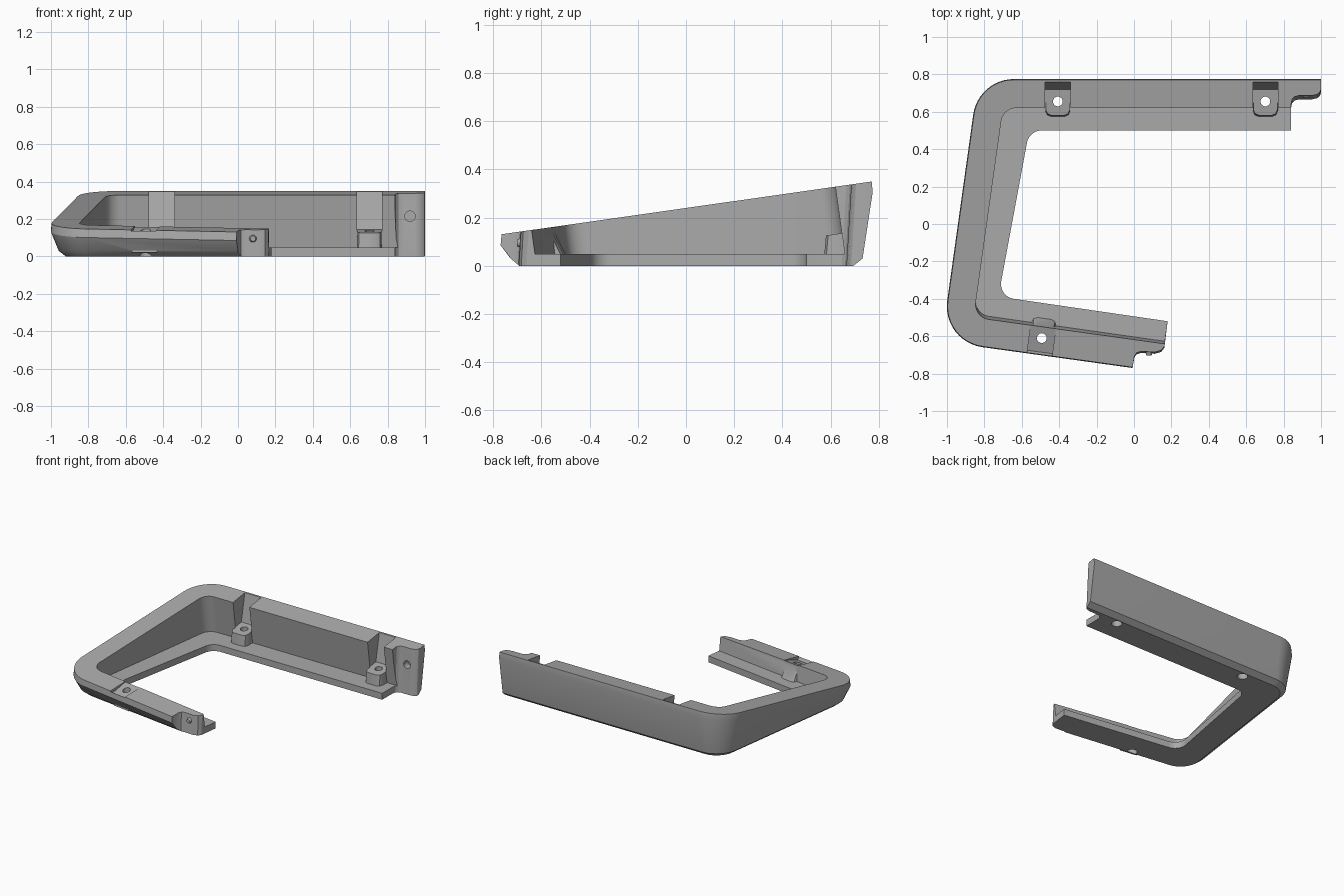
import bpy, bmesh
from math import pi, radians, tan
from mathutils import Vector, Matrix

if "Cube" in bpy.data.objects:
    bpy.data.objects.remove(bpy.data.objects["Cube"])

grey = bpy.data.materials.new("plain grey")
grey.use_nodes = True
grey.diffuse_color = (0.4, 0.4, 0.4, 1)
grey.node_tree.nodes["Principled BSDF"].inputs["Base Color"].default_value = (0.4, 0.4, 0.4, 1)

LEDGE = 0.048


def rim(y):
    """Height of the sloping top plane."""
    return 0.24 + 0.1425 * y


def make(name, bm):
    bmesh.ops.recalc_face_normals(bm, faces=bm.faces)
    me = bpy.data.meshes.new(name)
    bm.to_mesh(me)
    bm.free()
    ob = bpy.data.objects.new(name, me)
    bpy.context.collection.objects.link(ob)
    me.materials.append(grey)
    return ob


def loft(name, sections, matrix=None):
    """Closed solid through sections with equal point counts."""
    bm = bmesh.new()
    rings = [[bm.verts.new(p) for p in s] for s in sections]
    n = len(rings[0])
    for a, b in zip(rings, rings[1:]):
        for i in range(n):
            j = (i + 1) % n
            bm.faces.new((a[i], a[j], b[j], b[i]))
    bm.faces.new(rings[0])
    bm.faces.new(rings[-1])
    if matrix:
        bmesh.ops.transform(bm, matrix=matrix, verts=bm.verts)
    return make(name, bm)


def cylinder(name, r1, r2, depth, loc, along_y=False):
    bm = bmesh.new()
    m = Matrix.Translation(loc)
    if along_y:
        m = m @ Matrix.Rotation(pi / 2, 4, 'X')
    bmesh.ops.create_cone(bm, cap_ends=True, segments=32, radius1=r1,
                          radius2=r2, depth=depth, matrix=m)
    return make(name, bm)


def combine(body, tool, op):
    tool.hide_render = True
    mod = body.modifiers.new(op.lower(), 'BOOLEAN')
    mod.operation = op
    mod.solver = 'EXACT'
    mod.object = tool
    bpy.context.view_layer.objects.active = body
    bpy.ops.object.modifier_apply(modifier=mod.name)
    bpy.data.objects.remove(tool)


def rounded_path(points, radius, steps=12):
    """Path points with inward normals, inner corners rounded."""
    p = [Vector(q) for q in points]
    dirs = [(b - a).normalized() for a, b in zip(p, p[1:])]
    norms = [Vector((-d.y, d.x)) for d in dirs]
    out = [(p[0], norms[0])]
    for k in (1, 2):
        turn = dirs[k - 1].angle(dirs[k])
        centre = p[k] - dirs[k - 1] * radius * tan(turn / 2) + norms[k - 1] * radius
        for i in range(steps + 1):
            n = (Matrix.Rotation(turn * i / steps, 2) @ norms[k - 1]).normalized()
            out.append((centre - n * radius, n))
    out.append((p[3], norms[2]))
    return out


# Main frame: ledge and sloping wall swept round three sides
outer = rounded_path([(1, 0.775), (-0.833, 0.775), (-1.029, -0.628), (0.145, -0.791)], 0.22)
inner = rounded_path([(1, 0.62), (-0.70, 0.62), (-0.857, -0.499), (0.165, -0.641)], 0.08)
lip = rounded_path([(1, 0.50), (-0.56, 0.50), (-0.725, -0.388), (0.18, -0.52)], 0.08)
sections = []
for (o, n), (i, _), (l, _) in zip(outer, inner, lip):
    def skin(inset, z=None):
        q = o + n * inset
        return (q.x, q.y, rim(q.y) if z is None else z)
    lean = 0.14 * (rim(i.y) - LEDGE)
    sections.append([(l.x, l.y, 0), (l.x, l.y, LEDGE),
                     (i.x, i.y + lean, LEDGE), (i.x, i.y, rim(i.y)),
                     skin(0.004), skin(0, rim(o.y) - 0.045),
                     skin(0.042, 0.03), skin(0.08, 0)])
frame = loft("case_frame", sections)


# Stepped joints at the two open ends
def joint_cut(pts):
    tool = loft("joint_cutter", [[(x, y - 0.03, -0.1) for x, y in pts],
                                 [(x, y, 0.4) for x, y in pts]])
    combine(frame, tool, 'DIFFERENCE')


joint_cut([(0.84, 0.4), (0.84, 0.645), (0.845, 0.67), (0.858, 0.684), (0.88, 0.69),
           (0.95, 0.69), (0.98, 0.697), (0.995, 0.71), (1.0, 0.725), (1.1, 0.725), (1.1, 0.4)])
joint_cut([(-0.01, -0.9), (-0.008, -0.75), (0.002, -0.69), (0.015, -0.672), (0.04, -0.665),
           (0.11, -0.67), (0.145, -0.66), (0.165, -0.635), (0.3, -0.635), (0.3, -0.9)])


# Screw posts, their pockets in the wall and their screw holes
def post_outline(half, y0, y1, z):
    """Outline rounded at the y1 end; z is a function of y."""
    s = 1 if y1 > y0 else -1
    r = 0.03
    pts = [(-half, y0), (-half, y1 - s * r), (-half + 0.3 * r, y1 - s * 0.3 * r),
           (-half + r, y1), (half - r, y1), (half - 0.3 * r, y1 - s * 0.3 * r),
           (half, y1 - s * r), (half, y0)]
    return [(x, y, z(y)) for x, y in pts]


def add_post(place, base, top, pocket):
    combine(frame, loft("screw_post", [base, top], place), 'UNION')
    half = 0.0675
    tool = loft("pocket_cutter", [[(x, y, z) for y, z in pocket] for x in (-half, half)], place)
    combine(frame, tool, 'DIFFERENCE')
    x, y, _ = place.translation
    combine(frame, cylinder("screw_cutter", 0.026, 0.026, 1, (x, y, 0)), 'DIFFERENCE')
    combine(frame, cylinder("head_cutter", 0.036, 0.036, 0.1, (x, y, 0)), 'DIFFERENCE')


Y = 0.655


def post_top(y):
    return rim(y + Y) - 0.197


for x in (-0.4075, 0.7025):
    add_post(Matrix.Translation((x, Y, 0)),
             post_outline(0.067, 0.03, -0.083, lambda y: 0.02),
             post_outline(0.064, 0.03, -0.073, lambda y: post_top(y) + 0.01),
             [(-0.12, post_top(-0.12)), (0.063, post_top(0.063)),
              (0.104, 0.349), (0.104, 0.42), (-0.12, 0.42)])

front_place = Matrix.Translation((-0.493, -0.61, 0)) @ Matrix.Rotation(radians(-7.9), 4, 'Z')
add_post(front_place,
         post_outline(0.067, -0.05, 0.12, lambda y: 0.02),
         post_outline(0.062, -0.05, 0.03, lambda y: 0.2),
         [(-0.075, 0.115), (0.05, 0.155), (0.2, 0.205), (0.2, 0.3), (-0.095, 0.3), (-0.09, 0.14)])

# Alignment socket at the back joint and matching peg at the front joint
combine(frame, cylinder("socket_cutter", 0.028, 0.028, 0.11, (0.92, 0.675, 0.215), True), 'DIFFERENCE')
peg = cylinder("alignment_peg", 0.028, 0.014, 0.04, (0.08, -0.682, 0.095), True)

for ob in (frame, peg):
    bpy.ops.object.select_all(action='DESELECT')
    ob.select_set(True)
    bpy.context.view_layer.objects.active = ob
    bpy.ops.object.shade_smooth_by_angle(angle=radians(28))
